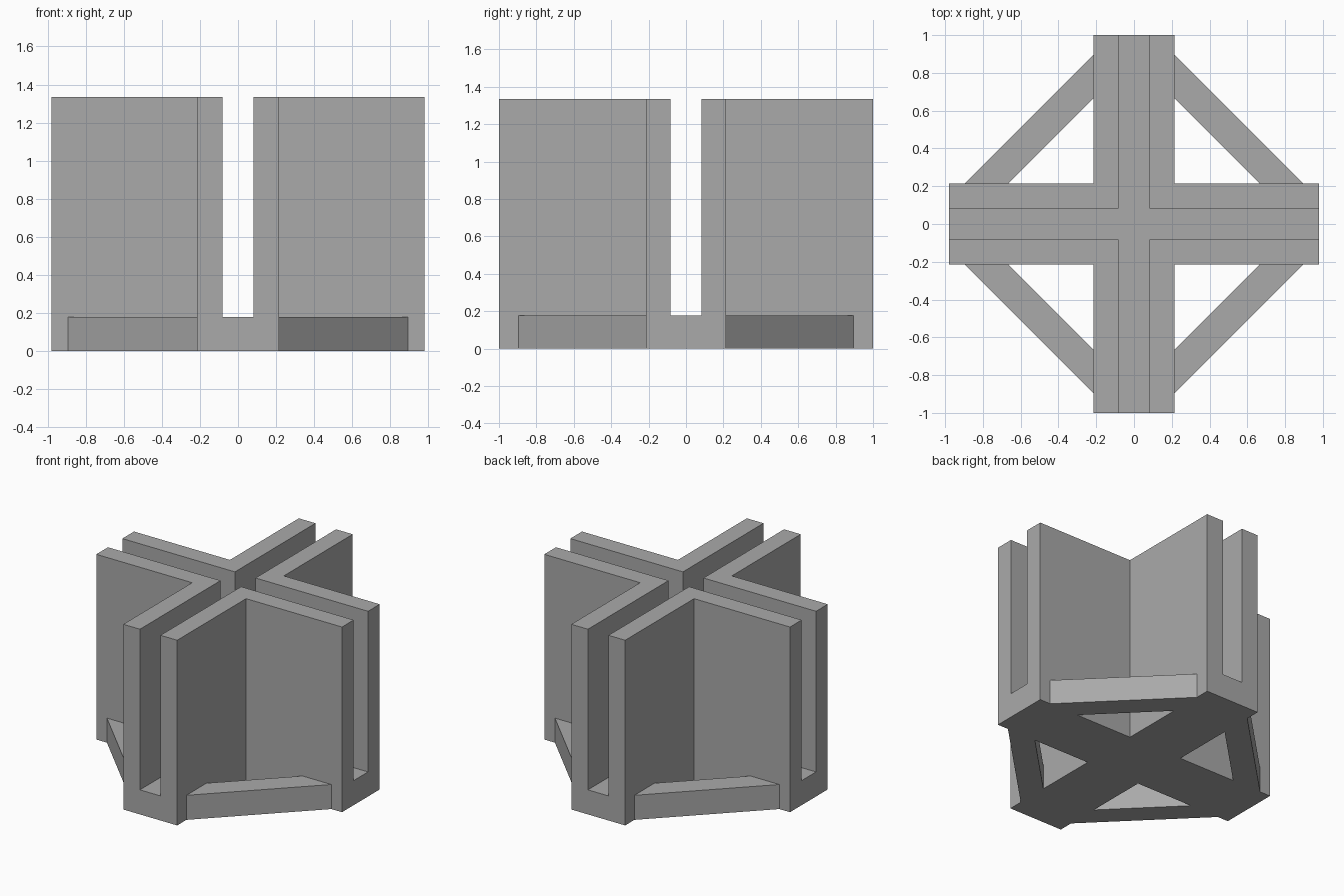
import bpy
import bmesh

cube = bpy.data.objects.get("Cube")
if cube:
    bpy.data.objects.remove(cube, do_unlink=True)

HALF_X, HALF_Y = 0.98, 1.0    # arm lengths
OUTER, SLOT = 0.215, 0.082    # half widths of arms and slots
HEIGHT, FLOOR = 1.335, 0.177

grey = bpy.data.materials.new("plain grey")
grey.use_nodes = True
colour = (0.40, 0.40, 0.40, 1)
grey.diffuse_color = colour
grey.node_tree.nodes["Principled BSDF"].inputs["Base Color"].default_value = colour


def prism(name, outline, z0, z1):
    """Extrude a flat outline straight up."""
    bm = bmesh.new()
    face = bm.faces.new([bm.verts.new((x, y, z0)) for x, y in outline])
    top = bmesh.ops.extrude_face_region(bm, geom=[face])["geom"]
    verts = [v for v in top if isinstance(v, bmesh.types.BMVert)]
    bmesh.ops.translate(bm, verts=verts, vec=(0, 0, z1 - z0))
    bmesh.ops.recalc_face_normals(bm, faces=bm.faces)
    mesh = bpy.data.meshes.new(name)
    bm.to_mesh(mesh)
    bm.free()
    obj = bpy.data.objects.new(name, mesh)
    bpy.context.collection.objects.link(obj)
    mesh.materials.append(grey)
    return obj


def cross(half_x, half_y, w):
    """Outline of a plus shape with arms of half width w."""
    return [(half_x, -w), (half_x, w), (w, w), (w, half_y),
            (-w, half_y), (-w, w), (-half_x, w), (-half_x, -w),
            (-w, -w), (-w, -half_y), (w, -half_y), (w, -w)]


def combine(target, tool, operation):
    """Apply a boolean and remove the helper."""
    mod = target.modifiers.new(operation, "BOOLEAN")
    mod.operation = operation
    mod.solver = "EXACT"
    mod.object = tool
    bpy.context.view_layer.objects.active = target
    bpy.ops.object.modifier_apply(modifier=mod.name)
    bpy.data.objects.remove(tool, do_unlink=True)


# Cross body with slots open at the top and at the arm ends
body = prism("slotted_cross_stand", cross(HALF_X, HALF_Y, OUTER), 0, HEIGHT)
slots = prism("slot_cutter", cross(1.2, 1.2, SLOT), FLOOR, HEIGHT + 0.2)
combine(body, slots, "DIFFERENCE")

# Diagonal braces between neighbouring arms, sunk into the walls
INSET, NEAR, FAR = 0.15, 0.88, 1.11
for sx in (1, -1):
    for sy in (1, -1):
        corners = [(INSET, NEAR - INSET), (INSET, FAR - INSET),
                   (FAR - INSET, INSET), (NEAR - INSET, INSET)]
        brace = prism("brace", [(sx * x, sy * y) for x, y in corners], 0, FLOOR)
        combine(body, brace, "UNION")
